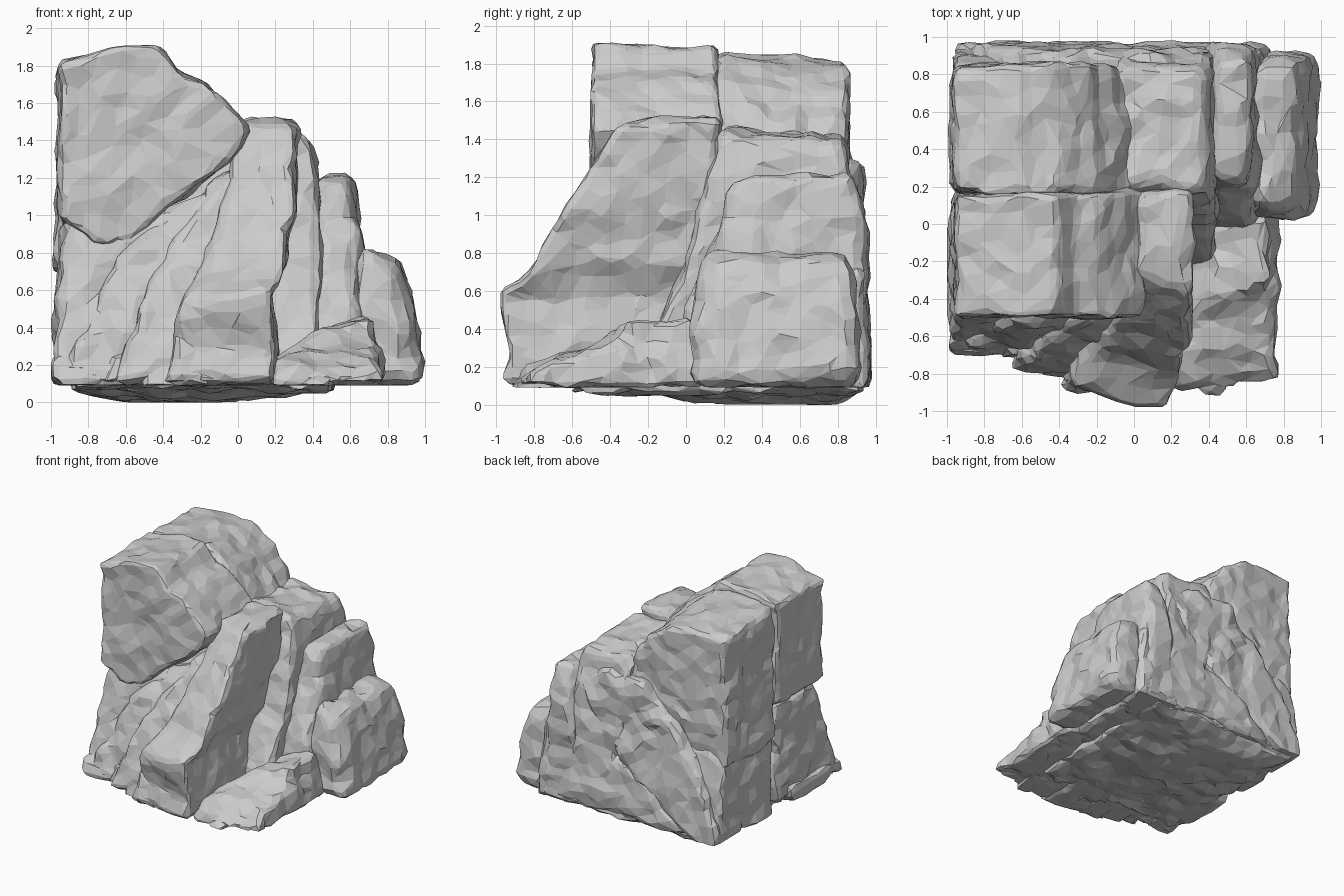
import bpy, bmesh, random
from mathutils import Vector, noise

if "Cube" in bpy.data.objects:
    bpy.data.objects.remove(bpy.data.objects["Cube"])

random.seed(7)
FLOOR = 0.09


def finish(name, bm, rough=1.0, bevel=0.05, floor=FLOOR):
    """Chip the edges, subdivide, roughen, then reduce to irregular flat facets."""
    bmesh.ops.recalc_face_normals(bm, faces=bm.faces[:])
    if bevel:
        sharp = [e for e in bm.edges if e.calc_face_angle(0) > 0.6]
        bmesh.ops.bevel(bm, geom=sharp, offset=bevel, segments=2, profile=0.5,
                        affect='EDGES', clamp_overlap=True)
    bmesh.ops.remove_doubles(bm, verts=bm.verts[:], dist=0.004)
    bmesh.ops.triangulate(bm, faces=bm.faces[:])
    for _ in range(6):
        long_edges = [e for e in bm.edges if e.calc_length() > 0.08]
        if not long_edges:
            break
        bmesh.ops.subdivide_edges(bm, edges=long_edges, cuts=1)
        bmesh.ops.triangulate(bm, faces=bm.faces[:])
    off = Vector([random.uniform(-20, 20) for _ in range(3)])
    for v in bm.verts:
        p = v.co.copy()
        d = noise.noise_vector(p * 2.5 + off) * 0.03
        d += noise.noise_vector(p * 7 + off) * 0.03
        d += noise.cell_vector(p * 9 + off) * 0.02 - Vector((0.01, 0.01, 0.01))
        v.co = p + d * rough
        v.co.x = max(-1, min(1, v.co.x))
        v.co.y = max(-0.98, min(0.98, v.co.y))
        v.co.z = max(floor, min(1.91, v.co.z))
    bmesh.ops.recalc_face_normals(bm, faces=bm.faces[:])
    me = bpy.data.meshes.new(name)
    bm.to_mesh(me)
    bm.free()
    ob = bpy.data.objects.new(name, me)
    bpy.context.collection.objects.link(ob)
    rem = ob.modifiers.new("even_mesh", 'REMESH')
    rem.mode = 'VOXEL'
    rem.voxel_size = 0.024
    dec = ob.modifiers.new("facets", 'DECIMATE')
    dec.ratio = 0.07
    return ob


def loft(name, levels, tilt=(0, 0), skew=(0, 0), **kw):
    """Stack of rectangles (z, x0, x1, y0, y1); the top one may tilt,
    skew pulls the left and right front corners back."""
    bm = bmesh.new()
    rings = []
    for i, (z, x0, x1, y0, y1) in enumerate(levels):
        tx, ty = tilt if i == len(levels) - 1 else (0, 0)
        cx, cy = (x0 + x1) / 2, (y0 + y1) / 2
        rings.append([bm.verts.new((x, y, z + tx * (x - cx) + ty * (y - cy)))
                      for x, y in ((x0, y0 + skew[0]), (x1, y0 + skew[1]), (x1, y1), (x0, y1))])
    for a, b in zip(rings, rings[1:]):
        for k in range(4):
            n = (k + 1) % 4
            bm.faces.new((a[k], a[n], b[n], b[k]))
    bm.faces.new(rings[0][::-1])
    bm.faces.new(rings[-1])
    return finish(name, bm, **kw)


def prism(name, profile, y0, y1, drop=0.0, lean=0.0, **kw):
    """Front (x, z) outline extruded from y0 to y1; drop lowers the rear top,
    lean pulls the rear face forward with height."""
    bm = bmesh.new()
    f = [bm.verts.new((x, y0, z)) for x, z in profile]
    b = [bm.verts.new((x - (drop if x > -0.5 else 0), y1 - lean * z,
                       z - (drop if z > 1.3 else 0))) for x, z in profile]
    bm.faces.new(f)
    bm.faces.new(b[::-1])
    for k in range(len(f)):
        n = (k + 1) % len(f)
        bm.faces.new((f[k], b[k], b[n], f[n]))
    return finish(name, bm, **kw)


# Upper boulders on the left
prism("front_left_summit",
      [(-0.95, 0.98), (-0.96, 1.82), (-0.62, 1.9), (-0.43, 1.9), (-0.31, 1.76),
       (-0.19, 1.72), (0.05, 1.44), (0.01, 1.34), (-0.4, 1.03), (-0.58, 0.82),
       (-0.78, 0.86)], -0.49, 0.16, rough=0.8, bevel=0.025)
prism("back_left_summit",
      [(-0.96, 0.7), (-0.95, 1.84), (-0.62, 1.88), (-0.42, 1.84), (-0.2, 1.7),
       (0.04, 1.4), (0.1, 0.7)], 0.16, 0.85, drop=0.06, bevel=0.04)

# Lower boulders on the left
loft("front_left_base", [(0.12, -0.98, -0.3, -0.68, 0.16), (0.3, -0.98, -0.3, -0.6, 0.17),
                         (0.75, -0.96, -0.3, -0.48, 0.17), (1.0, -0.94, -0.3, -0.44, 0.15)],
     tilt=(0.1, 0))
loft("back_left_base", [(0.08, -0.96, 0.3, 0.18, 0.93), (0.5, -0.97, 0.3, 0.18, 0.9),
                        (0.82, -0.95, 0.3, 0.2, 0.86)])
loft("core", [(0.1, -0.8, 0.2, -0.4, 0.8), (1.3, -0.7, 0.1, -0.2, 0.75)])

# Leaning strata under the front summit
strata = [
    [(0.1, -0.97, -0.5, -0.7, 0.0), (0.5, -0.8, -0.4, -0.6, 0.0),
     (0.82, -0.6, -0.24, -0.53, 0.0), (1.08, -0.42, -0.1, -0.42, 0.0)],
    [(0.1, -0.66, -0.28, -0.8, 0.0), (0.5, -0.52, -0.18, -0.7, 0.0),
     (0.9, -0.32, -0.03, -0.55, 0.0), (1.26, -0.12, 0.06, -0.42, 0.1)],
]
for i, lv in enumerate(strata):
    loft("leaning_stratum_%d" % (i + 1), lv, tilt=(0.4, 0.15), rough=1.1)

# Tall slab with the sloping front
loft("front_slab", [(0.09, -0.36, 0.19, -0.99, 0.1), (0.3, -0.34, 0.21, -0.96, 0.12),
                    (0.56, -0.3, 0.17, -1.02, 0.13), (0.75, -0.19, 0.26, -0.8, 0.14),
                    (1.1, -0.07, 0.3, -0.63, 0.17), (1.51, 0.02, 0.33, -0.38, 0.17)],
     tilt=(0, 0.05), skew=(0.12, 0), rough=0.8, bevel=0.05)

# Stepped columns descending to the right
loft("middle_column", [(0.09, 0.0, 0.41, -0.25, 0.95), (0.4, 0.0, 0.42, -0.17, 0.95),
                       (0.85, -0.05, 0.43, 0.02, 0.93), (1.2, -0.1, 0.42, 0.12, 0.9),
                       (1.44, -0.1, 0.39, 0.17, 0.86)], tilt=(0, -0.08), bevel=0.06)
loft("right_column", [(0.09, 0.3, 0.7, -0.05, 0.96), (0.5, 0.38, 0.67, 0.0, 0.96),
                      (0.95, 0.41, 0.64, 0.18, 0.94), (1.22, 0.42, 0.61, 0.26, 0.88)],
     tilt=(0.1, -0.05), bevel=0.06)
loft("outer_column", [(0.09, 0.69, 1.0, 0.02, 0.93), (0.45, 0.65, 0.95, 0.02, 0.92),
                      (0.8, 0.62, 0.88, 0.08, 0.86)], tilt=(-0.15, 0), skew=(0, 0.03), bevel=0.09)

# Low mound at the front right
loft("front_right_mound", [(0.09, 0.16, 0.79, -0.95, 0.08), (0.2, 0.18, 0.77, -0.88, 0.08),
                           (0.33, 0.33, 0.74, -0.55, 0.08), (0.42, 0.45, 0.72, -0.38, 0.06)],
     tilt=(0.2, 0), skew=(0, 0.1), bevel=0.06, rough=1.2)

# Broad diagonal slab and skirt along the back
prism("back_diagonal_slab",
      [(-0.97, 0.07), (-0.72, 0.07), (-0.28, 0.35), (0.25, 0.9), (0.4, 1.15), (0.1, 1.3),
       (-0.23, 1.28), (-0.5, 1.0), (-0.76, 0.68), (-0.96, 0.2)],
      0.6, 0.985, lean=0.06, bevel=0.05)
loft("back_skirt", [(0.09, -0.7, 0.74, 0.6, 0.96), (0.4, -0.4, 0.72, 0.6, 0.95),
                    (0.72, 0.1, 0.66, 0.6, 0.93)], tilt=(0.1, 0))

# Lip and broken rubble along the front foot
loft("front_lip", [(0.1, -0.97, -0.1, -0.7, 0.0), (0.17, -1.0, -0.1, -0.7, 0.0),
                   (0.27, -0.97, -0.1, -0.6, 0.0)], tilt=(0.05, 0))
rubble = [(-0.82, -0.6, 0.24), (-0.6, -0.66, 0.28), (-0.42, -0.76, 0.33),
          (-0.27, -0.82, 0.4), (-0.12, -0.86, 0.26), (0.4, -0.84, 0.19), (0.4, -0.4, 0.3)]
for i, (x, y, h) in enumerate(rubble):
    w, s = random.uniform(0.09, 0.13), random.uniform(0, 0.08)
    loft("rubble_%d" % (i + 1), [(0.09, x - w, x + w, y - 0.08, y + 0.2),
                                 (h, x - w * 0.6 + s, x + w * 0.6 + s, y - 0.02, y + 0.18)],
         tilt=(0.3, 0.2), bevel=0.03)

# Lumpy underside
loft("underside", [(0.0, -0.6, -0.25, 0.35, 0.7), (0.045, -0.72, 0.35, 0.05, 0.86),
                   (0.08, -0.88, 0.5, -0.6, 0.92), (0.2, -0.88, 0.5, -0.55, 0.88)],
     bevel=0, floor=0.0)
